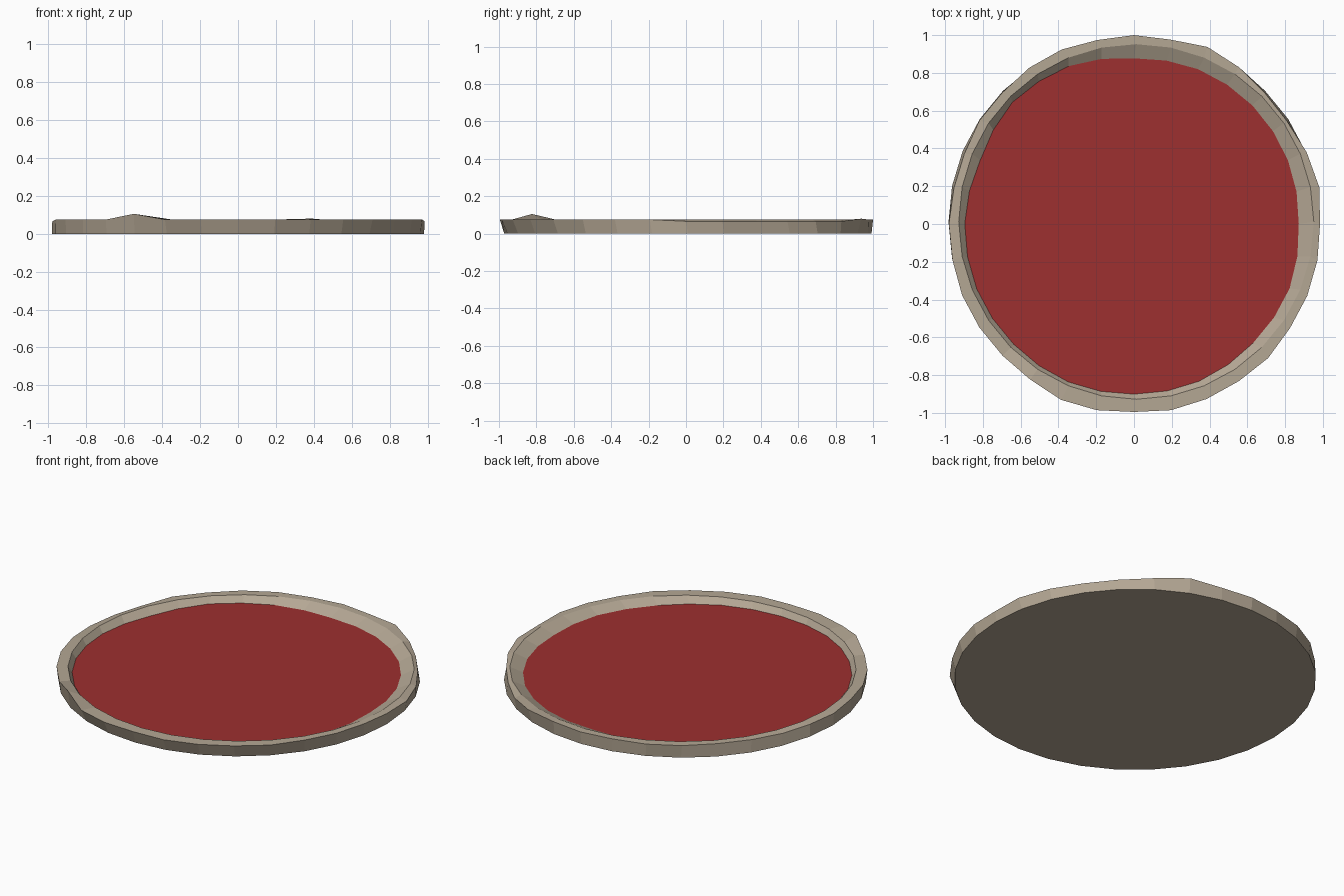
import bpy
import math

if "Cube" in bpy.data.objects:
    bpy.data.objects.remove(bpy.data.objects["Cube"])

N = 32


def material(name, color):
    m = bpy.data.materials.new(name)
    m.diffuse_color = (*color, 1.0)
    m.use_nodes = True
    m.node_tree.nodes["Principled BSDF"].inputs["Base Color"].default_value = m.diffuse_color
    return m


def ring(radii, heights, dx=0.0, dy=0.0):
    """One closed loop of N points, counter-clockwise from +x."""
    return [(r * math.cos(2 * math.pi * i / N) + dx,
             r * math.sin(2 * math.pi * i / N) + dy, z)
            for i, (r, z) in enumerate(zip(radii, heights))]


def build(name, rings, mat):
    """Join successive rings with quads and cap the first and last."""
    verts = [v for r in rings for v in r]
    faces = []
    for k in range(len(rings) - 1):
        a, b = k * N, (k + 1) * N
        faces += [(a + i, a + (i + 1) % N, b + (i + 1) % N, b + i) for i in range(N)]
    if len(rings) > 1:
        faces.append(tuple(reversed(range(N))))
    faces.append(tuple(range(len(verts) - N, len(verts))))
    me = bpy.data.meshes.new(name)
    me.from_pydata(verts, [], faces)
    me.materials.append(mat)
    ob = bpy.data.objects.new(name, me)
    bpy.context.collection.objects.link(ob)
    return ob


stone = material("weathered stone", (0.456, 0.386, 0.296))
red = material("dark red liquid", (0.34, 0.029, 0.029))

# Chipped outer rim: radius and height per corner
rim_r = [.985, 1.0, .99, .976, .98, .999, 1.015, .995,
         1.0, .993, 1.0, .996, .985, .985, .972, .972,
         .980, .980, .985, .985, .985, .990, 1.008, 1.005,
         .995, 1.005, 1.003, 1.0, 1.004, .993, .993, .99]
rim_z = [.066 if i < 6 or 14 <= i <= 16 else .075 for i in range(N)]
rim_z[6] = .08
rim_z[21] = .105   # raised chip at the front left

# Liquid shoreline, every second corner, averaged in between
shore16 = [.87, .88, .885, .885, .875, .903, .91, .88,
           .895, .90, .90, .905, .90, .90, .89, .89]
shore = []
for i, r in enumerate(shore16):
    shore += [r, (r + shore16[(i + 1) % 16]) / 2]

# Stone basin: base, outer rim, inner lip, sloped inside, floor
build("stone_basin", [
    ring([.982] * N, [0.0] * N, 0, .010),
    ring(rim_r, rim_z),
    ring([.94] * N, [.075] * N, .012, .012),
    ring(shore, [.04] * N),
    ring([r - .03 for r in shore], [.02] * N),
], stone)

# Liquid surface, tucked slightly into the sloped wall
build("liquid_surface", [ring([r + .004 for r in shore], [.041] * N)], red)
